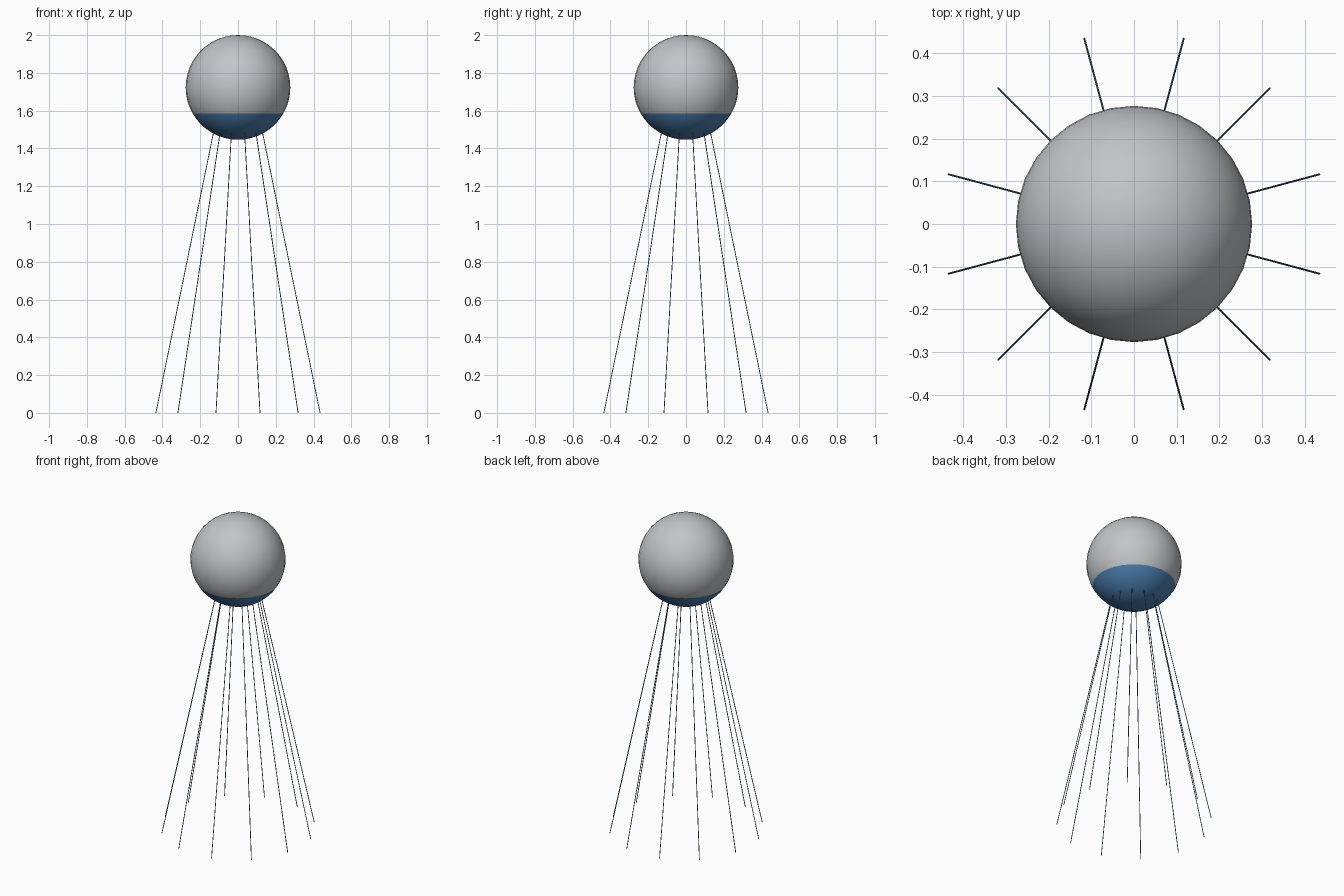
import bpy, bmesh, math
from mathutils import Vector

if "Cube" in bpy.data.objects:
    bpy.data.objects.remove(bpy.data.objects["Cube"])

R, CZ = 0.277, 1.723      # ball radius and centre height
LEGS = 12


def material(name, rgb):
    m = bpy.data.materials.new(name)
    m.diffuse_color = (*rgb, 1)
    m.use_nodes = True
    m.node_tree.nodes["Principled BSDF"].inputs["Base Color"].default_value = m.diffuse_color
    return m


grey = material("light grey", (0.53, 0.56, 0.58))
blue = material("blue", (0.07, 0.21, 0.42))

# ball with a blue lower cap
bpy.ops.mesh.primitive_uv_sphere_add(segments=32, ring_count=24, radius=R,
                                     location=(0, 0, CZ))
ball = bpy.context.object
ball.name = "ball"
ball.data.materials.append(grey)
ball.data.materials.append(blue)
for p in ball.data.polygons:
    p.use_smooth = True
    p.material_index = 1 if p.center.z < -R * 0.5 else 0

# thin splayed legs
top_r, top_z, foot_r = 0.133, 1.49, 0.45
for i in range(LEGS):
    a = math.radians(15 + 360 / LEGS * i)
    d = Vector((math.cos(a), math.sin(a), 0))
    top = d * top_r + Vector((0, 0, top_z))
    foot = d * foot_r
    axis = top - foot
    bpy.ops.mesh.primitive_cylinder_add(vertices=8, radius=0.0022, depth=axis.length,
                                        location=(top + foot) / 2,
                                        rotation=axis.to_track_quat('Z', 'Y').to_euler())
    leg = bpy.context.object
    leg.name = f"leg_{i + 1}"
    leg.data.materials.append(blue)
    bpy.ops.object.shade_smooth_by_angle()
